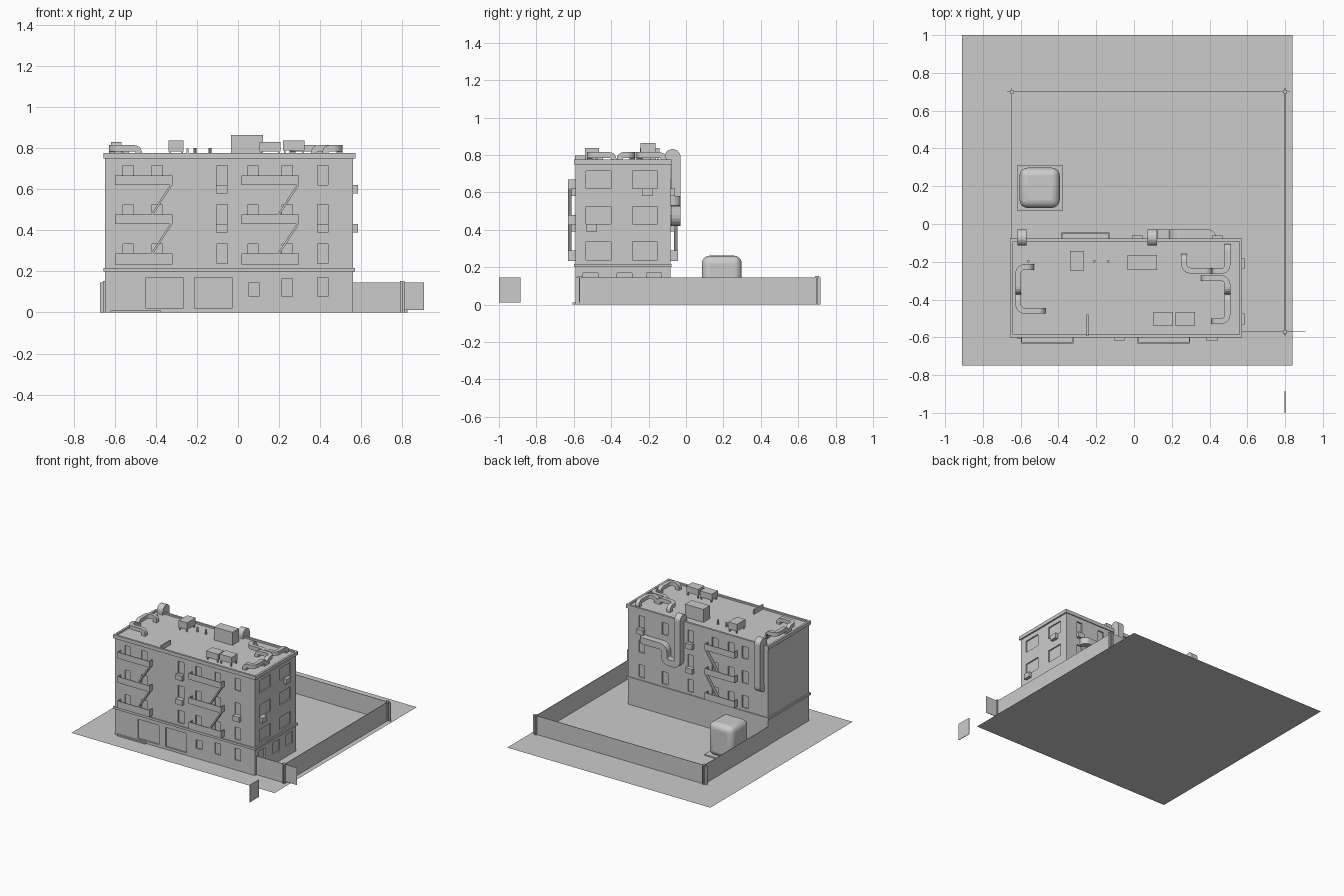
import bpy, bmesh
from math import sin, cos, pi
from mathutils import Vector

if "Cube" in bpy.data.objects:
    bpy.data.objects.remove(bpy.data.objects["Cube"])


def mesh_object(name, bm):
    bmesh.ops.recalc_face_normals(bm, faces=bm.faces)
    me = bpy.data.meshes.new(name)
    bm.to_mesh(me)
    bm.free()
    ob = bpy.data.objects.new(name, me)
    bpy.context.collection.objects.link(ob)
    return ob


def add_box(bm, x0, x1, y0, y1, z0, z1):
    vs = bmesh.ops.create_cube(bm, size=1)["verts"]
    for v in vs:
        v.co = Vector((x1 if v.co.x > 0 else x0, y1 if v.co.y > 0 else y0, z1 if v.co.z > 0 else z0))


def boxes(name, *bs):
    bm = bmesh.new()
    for b in bs:
        add_box(bm, *b)
    return mesh_object(name, bm)


def cut(ob, name, bs):
    c = boxes(name, *bs)
    c.hide_render = True
    c.hide_viewport = True
    c.display_type = 'WIRE'
    m = ob.modifiers.new("recess", 'BOOLEAN')
    m.operation = 'DIFFERENCE'
    m.solver = 'EXACT'
    m.object = c


def duct(name, pts, w=0.03, r=0.035, steps=5):
    """Square tube swept along a path with rounded right-angle corners."""
    pts = [Vector(p) for p in pts]
    path = [pts[0]]
    for a, b, c in zip(pts, pts[1:], pts[2:]):
        d1, d2 = (a - b), (c - b)
        k = min(r, d1.length * 0.49, d2.length * 0.49)
        u, v = d1.normalized() * k, d2.normalized() * k
        for i in range(steps + 1):
            q = i / steps * pi / 2
            path.append(b + u + v - v * cos(q) - u * sin(q))
    path.append(pts[-1])
    bm = bmesh.new()
    t = (path[1] - path[0]).normalized()
    side = Vector((1, 0, 0)) if abs(t.x) < 0.5 else Vector((0, 1, 0))
    rings = []
    for i, p in enumerate(path):
        n = (path[min(i + 1, len(path) - 1)] - path[max(i - 1, 0)]).normalized()
        side = t.rotation_difference(n) @ side
        t = n
        up = t.cross(side)
        rings.append([bm.verts.new(p + (side * a + up * b) * w / 2)
                      for a, b in ((-1, -1), (1, -1), (1, 1), (-1, 1))])
    for q, s in zip(rings, rings[1:]):
        for j in range(4):
            bm.faces.new((q[j], q[j - 1], s[j - 1], s[j]))
    bm.faces.new(rings[0])
    bm.faces.new(rings[-1])
    return mesh_object(name, bm)


X0, X1, Y0, Y1 = -0.647, 0.56, -0.592, -0.084
FLOORS = [(0.238, 0.334), (0.43, 0.525), (0.622, 0.715)]
D = 0.01

# yard
bm = bmesh.new()
bm.faces.new([bm.verts.new(p) for p in ((-0.91, -0.75, 0), (0.84, -0.75, 0), (0.84, 1, 0), (-0.91, 1, 0))])
mesh_object("ground_sheet", bm)

# building body with recessed windows and doors
body = boxes("building_body", (X0, X1, Y0, Y1, 0, 0.755))
holes = []
for z0, z1 in FLOORS:
    for x in (-0.535, -0.393, -0.077, 0.073, 0.24, 0.413):
        holes.append((x - 0.025, x + 0.025, Y0 - D, Y0 + D, z0, z1))
    for x in (-0.45, -0.33, -0.19, 0.018, 0.24, 0.44):
        holes.append((x - 0.025, x + 0.025, Y1 - D, Y1 + D, z0, z1))
    for y in (-0.468, -0.22):
        holes.append((X1 - D, X1 + D, y - 0.067, y + 0.067, z0, z1))
for x in (-0.358, -0.12):                                   # garage doors
    holes.append((x - 0.09, x + 0.09, Y0 - D, Y0 + D, 0.02, 0.17))
for x, z in ((0.078, 0.145), (0.24, 0.165), (0.413, 0.17)):  # ground windows
    holes.append((x - 0.025, x + 0.025, Y0 - D, Y0 + D, 0.078, z))
for y in (-0.51, -0.33, -0.17):
    holes.append((X1 - D, X1 + D, y - 0.04, y + 0.04, 0.08, 0.17))
cut(body, "opening_cutters", holes)

# cornices and parapet
boxes("lower_cornice", (-0.655, 0.57, -0.6, -0.077, 0.2, 0.217))
a, b, c, d = -0.656, 0.572, -0.6, -0.077
t = 0.016
boxes("roof_parapet", (a, b, c, c + t, 0.749, 0.776), (a, b, d - t, d, 0.749, 0.776),
      (a, a + t, c + t, d - t, 0.749, 0.776), (b - t, b, c + t, d - t, 0.749, 0.776))
boxes("roof_deck", (a + 0.01, b - 0.01, c + 0.01, d - 0.01, 0.75, 0.764))
boxes("front_step", (-0.62, -0.375, -0.606, -0.59, 0, 0.01))


# fire escapes: open balconies joined by sloping stairs
def fire_escape(name, x0, x1, wall, out):
    bm = bmesh.new()
    depth, h = 0.04, 0.006
    for z0, z1 in ((0.234, 0.288), (0.43, 0.478), (0.62, 0.668)):
        e = wall + out * depth
        ys = sorted((wall, e))
        es = sorted((e, e - out * h))
        add_box(bm, x0, x1, *ys, z0, z0 + h)
        add_box(bm, x0, x1, *es, z0, z1)
        add_box(bm, x0, x0 + h, *ys, z0, z1)
        add_box(bm, x1 - h, x1, *ys, z0, z1)
    for zt, zb in ((0.62, 0.478), (0.43, 0.288)):
        zl = zb - 0.04
        prof = ((x1, zt), (x1 - 0.012, zt), (x1 - 0.13, zl), (x1 - 0.118, zl))
        ya, yb = wall + out * 0.02, wall + out * 0.039
        f = [bm.verts.new((x, ya, z)) for x, z in prof]
        g = [bm.verts.new((x, yb, z)) for x, z in prof]
        bm.faces.new(f)
        bm.faces.new(g)
        for i in range(4):
            bm.faces.new((f[i], f[i - 1], g[i - 1], g[i]))
    mesh_object(name, bm)


fire_escape("front_fire_escape_left", -0.598, -0.32, Y0, -1)
fire_escape("front_fire_escape_right", 0.018, 0.297, Y0, -1)
fire_escape("back_fire_escape", -0.385, -0.13, Y1, 1)

# wall cooling units
units = []
for x, z in ((-0.078, 0.6), (-0.078, 0.41), (0.413, 0.41)):
    units.append((x - 0.028, x + 0.028, Y0 - 0.024, Y0 + 0.015, z - 0.02, z + 0.02))
for x, z in ((0.44, 0.6), (0.018, 0.6), (0.018, 0.41)):
    units.append((x - 0.028, x + 0.028, Y1 - 0.015, Y1 + 0.024, z - 0.02, z + 0.02))
for y, z in ((-0.208, 0.6), (-0.503, 0.41)):
    units.append((X1 - 0.015, X1 + 0.024, y - 0.028, y + 0.028, z - 0.02, z + 0.02))
boxes("wall_cooling_units", *units)

# roof equipment
boxes("roof_hatch_house", (-0.035, 0.122, -0.243, -0.163, 0.76, 0.865))
boxes("roof_divider", (-0.252, -0.242, -0.593, -0.48, 0.76, 0.798))
for n, (x0, x1, y0, y1, z0, z1) in enumerate(((0.104, 0.207, -0.54, -0.466, 0.783, 0.83),
                                              (0.22, 0.323, -0.54, -0.466, 0.788, 0.837),
                                              (-0.338, -0.265, -0.247, -0.143, 0.783, 0.837))):
    legs = [(x, x + 0.008, y, y + 0.008, 0.76, z0 + 0.004)
            for x in (x0 + 0.004, x1 - 0.012) for y in (y0 + 0.004, y1 - 0.012)]
    boxes("roof_unit_%d" % (n + 1), (x0, x1, y0, y1, z0, z1), *legs)
bm = bmesh.new()
for x in (-0.56, -0.21, -0.137):
    r = bmesh.ops.create_cone(bm, cap_ends=True, segments=8, radius1=0.007, radius2=0.007, depth=0.04)
    bmesh.ops.translate(bm, verts=r["verts"], vec=(x, -0.197, 0.78))
mesh_object("roof_vents", bm)

# roof ducts, each bending down into the deck at both ends
for n, plan in enumerate((((-0.545, -0.228), (-0.613, -0.228), (-0.613, -0.355)),
                          ((-0.613, -0.387), (-0.613, -0.46), (-0.483, -0.46)),
                          ((0.265, -0.175), (0.265, -0.247), (0.4, -0.247)),
                          ((0.495, -0.12), (0.495, -0.25), (0.425, -0.25)),
                          ((0.37, -0.287), (0.495, -0.287), (0.495, -0.355)),
                          ((0.495, -0.387), (0.495, -0.515), (0.425, -0.515)))):
    z = 0.8
    path = [(*plan[0], 0.755)] + [(*p, z) for p in plan] + [(*plan[-1], 0.755)]
    duct("roof_duct_%d" % (n + 1), path)

# large ducts running over the roof edge and down the back wall
yb = -0.054
duct("back_duct_corner", [(-0.593, -0.09, 0.44), (-0.593, yb, 0.44), (-0.593, yb, 0.806),
                          (-0.593, -0.09, 0.806), (-0.593, -0.09, 0.755)], 0.05)
duct("back_duct_long", [(0.41, -0.09, 0.555), (0.41, yb, 0.555), (0.21, yb, 0.555), (0.21, yb, 0.445),
                        (0.097, yb, 0.445), (0.097, yb, 0.806), (0.097, -0.09, 0.806),
                        (0.097, -0.09, 0.755)], 0.05)

# yard walls, gate panels and posts
h, zt = 0.002, 0.146
boxes("yard_walls", (-0.647 - h, -0.647 + h, Y1, 0.72, 0, zt), (-0.672, 0.825, 0.70 - h, 0.70 + h, 0, zt),
      (0.8 - h, 0.8 + h, -0.59, 0.72, 0, zt), (X1, 0.8, -0.57 - h, -0.57 + h, 0, zt))
boxes("gate_panels", (0.8, 0.907, -0.57 - h, -0.57 + h, 0.012, zt),
      (0.8 - h, 0.8 + h, -1.0, -0.885, 0.012, zt))
boxes("wall_posts", *[(x - 0.01, x + 0.01, y - 0.01, y + 0.01, 0, 0.153)
                      for x, y in ((-0.647, 0.70), (0.8, 0.70), (0.8, -0.57))])

# rounded tank on its pad
boxes("tank_pad", (-0.62, -0.375, 0.072, 0.31, 0, 0.01))
tank = boxes("tank", (-0.606, -0.393, 0.085, 0.298, 0.005, 0.262))
m = tank.modifiers.new("round", 'BEVEL')
m.width = 0.042
m.segments = 4
bpy.context.view_layer.objects.active = tank
tank.select_set(True)
bpy.ops.object.shade_smooth_by_angle()
